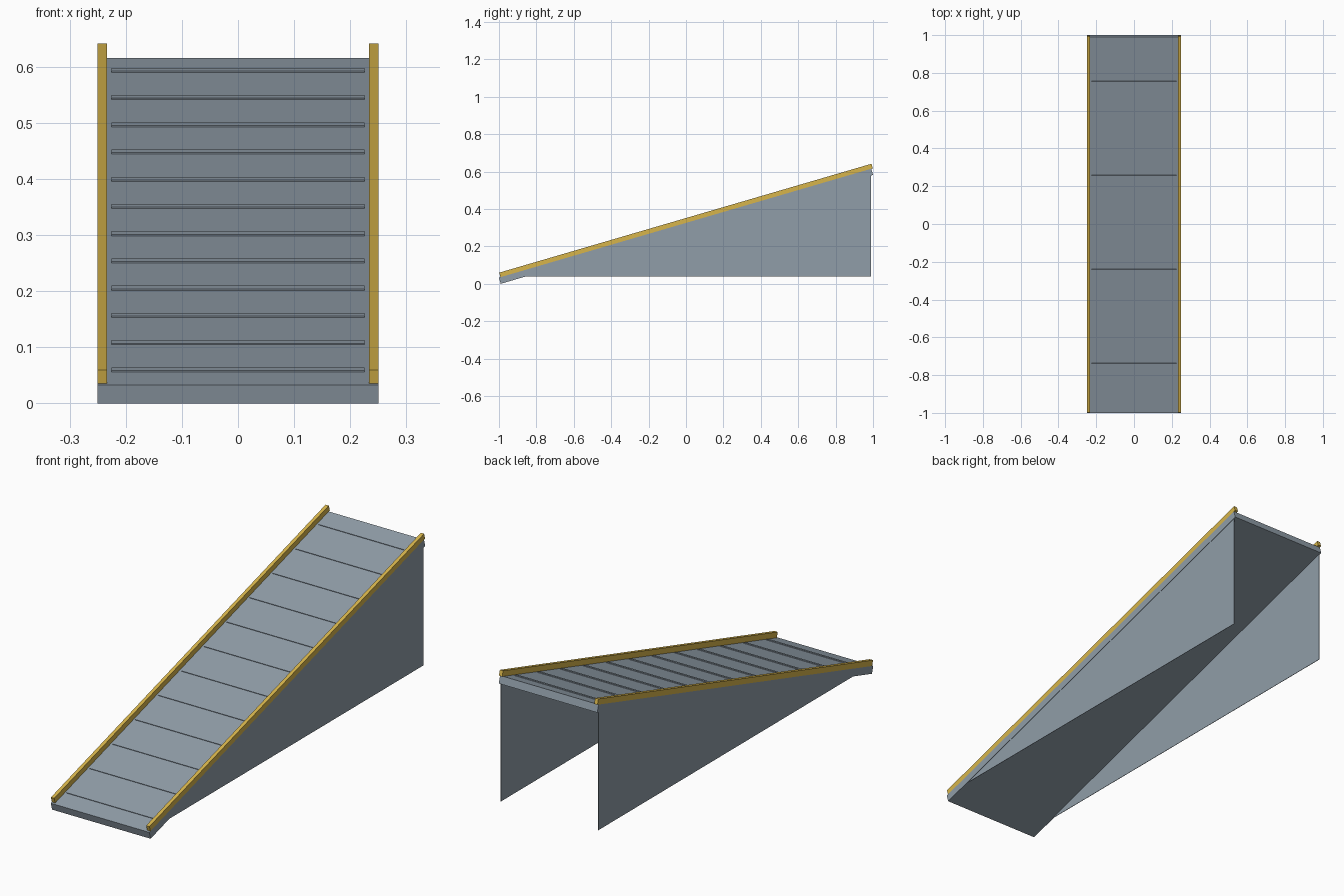
import bpy, bmesh, math
from mathutils import Matrix

if "Cube" in bpy.data.objects:
    bpy.data.objects.remove(bpy.data.objects["Cube"])

LENGTH, WIDTH, THICK = 2.074, 0.50, 0.0344
SLOPE = math.atan(0.2925)
MID_Z = 0.3075            # height of the deck centre
RAIL_W, RAIL_H = 0.0165, 0.025
CLEATS = 12


def material(name, colour):
    m = bpy.data.materials.new(name)
    m.diffuse_color = (*colour, 1)
    m.use_nodes = True
    m.node_tree.nodes["Principled BSDF"].inputs["Base Color"].default_value = m.diffuse_color
    return m


grey = material("steel_grey", (0.28, 0.338, 0.392))
yellow = material("safety_yellow", (0.68, 0.46, 0.07))


def add_object(name, bm, mat):
    bmesh.ops.recalc_face_normals(bm, faces=bm.faces)
    mesh = bpy.data.meshes.new(name)
    bm.to_mesh(mesh)
    bm.free()
    mesh.materials.append(mat)
    obj = bpy.data.objects.new(name, mesh)
    bpy.context.collection.objects.link(obj)
    return obj


def sloped_box(name, size, x, y, z, mat):
    """Box tilted to the ramp slope about its own centre."""
    bm = bmesh.new()
    bmesh.ops.create_cube(bm, size=1, matrix=Matrix.Diagonal((*size, 1)))
    obj = add_object(name, bm, mat)
    obj.location = (x, y, z)
    obj.rotation_euler.x = SLOPE
    return obj


# Sloping deck
sloped_box("deck", (WIDTH, LENGTH, THICK), 0, 0, MID_Z, grey)

# Yellow edge rails, directly above the deck edges
rail_z = MID_Z + (THICK + RAIL_H) / 2 / math.cos(SLOPE)
for side, label in ((-1, "left"), (1, "right")):
    sloped_box(label + "_rail", (RAIL_W, LENGTH, RAIL_H),
               side * (WIDTH - RAIL_W) / 2, 0, rail_z, yellow)

# Low grip cleats across the deck
step = LENGTH / CLEATS
for i in range(CLEATS):
    along = (i - (CLEATS - 1) / 2) * step
    up = (THICK / 2 + 0.0012) / math.cos(SLOPE)
    sloped_box(f"cleat_{i + 1}", (0.45, 0.02, 0.003), 0,
               along * math.cos(SLOPE),
               MID_Z + up + along * math.sin(SLOPE), grey)

# Thin triangular side panels under the deck
BOTTOM, BACK = 0.038, 0.99


def underside(y):
    return MID_Z - THICK / 2 / math.cos(SLOPE) + y * math.tan(SLOPE)


tip = (BOTTOM - underside(0)) / math.tan(SLOPE)
for side, label in ((-1, "left"), (1, "right")):
    bm = bmesh.new()
    profile = [(tip, BOTTOM), (BACK, BOTTOM), (BACK, underside(BACK))]
    face = bm.faces.new([bm.verts.new((side * 0.248, y, z)) for y, z in profile])
    ext = bmesh.ops.extrude_face_region(bm, geom=[face])
    moved = [v for v in ext["geom"] if isinstance(v, bmesh.types.BMVert)]
    bmesh.ops.translate(bm, verts=moved, vec=(-side * 0.002, 0, 0))
    add_object(label + "_side_panel", bm, grey)
